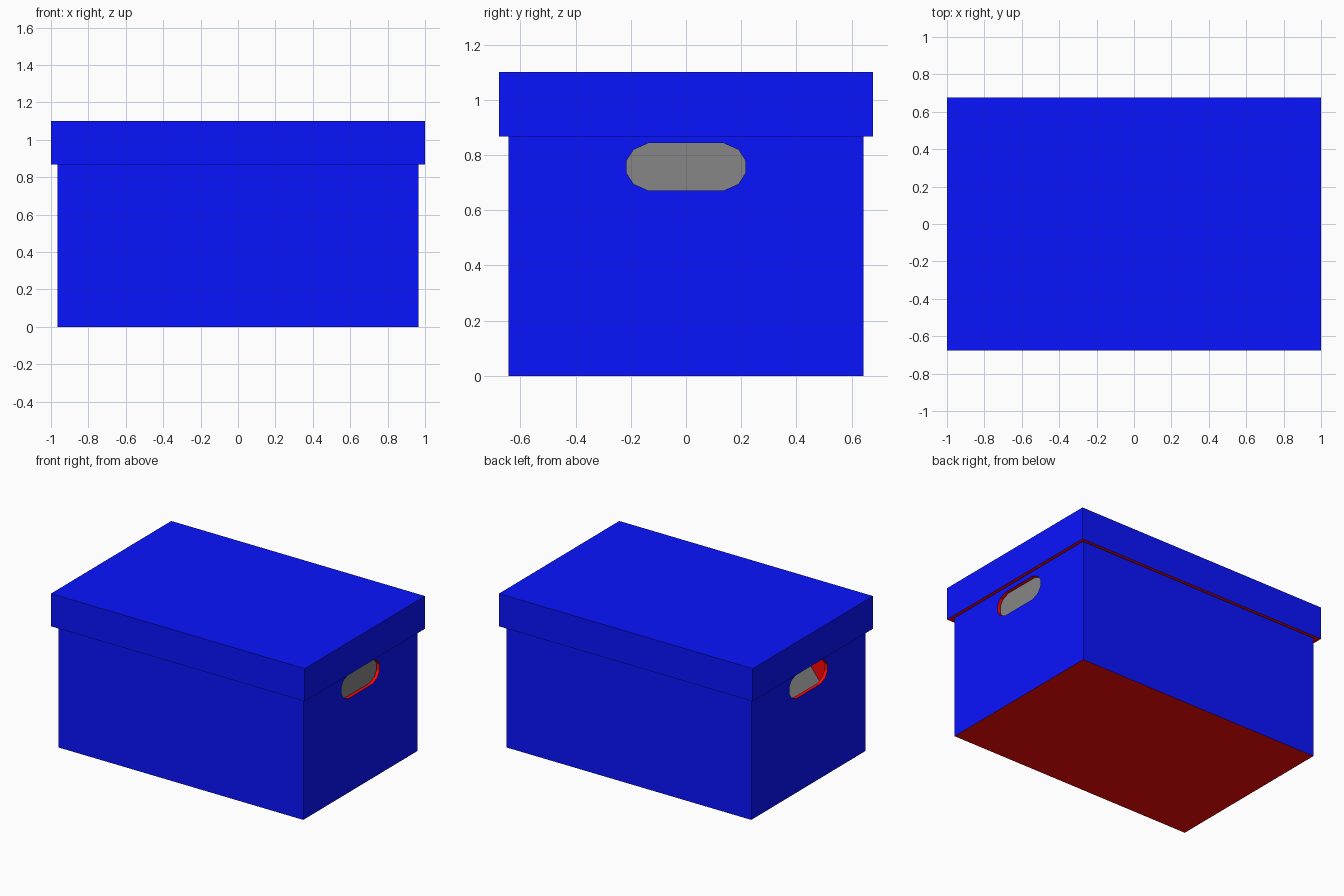
import bpy, bmesh
from mathutils import Vector

if "Cube" in bpy.data.objects:
    bpy.data.objects.remove(bpy.data.objects["Cube"])


def material(name, rgb):
    m = bpy.data.materials.new(name)
    m.diffuse_color = (*rgb, 1)
    m.use_nodes = True
    m.node_tree.nodes["Principled BSDF"].inputs["Base Color"].default_value = m.diffuse_color
    return m


BLUE = material("blue_outside", (0.003, 0.007, 1.0))
RED = material("red_inside", (1.0, 0.002, 0.002))
GREY = material("grey_paper", (0.24, 0.24, 0.24))
T = 0.034  # board thickness


def add_object(name, bm, mats=()):
    bmesh.ops.recalc_face_normals(bm, faces=bm.faces)
    me = bpy.data.meshes.new(name)
    bm.to_mesh(me)
    bm.free()
    for m in mats:
        me.materials.append(m)
    ob = bpy.data.objects.new(name, me)
    bpy.context.collection.objects.link(ob)
    return ob


def open_box(name, hx, hy, z0, z1, up):
    """Hollow board box, open at the top (up=1) or bottom (up=-1)."""
    bm = bmesh.new()
    bmesh.ops.create_cube(bm, size=1)
    for v in bm.verts:
        v.co = (v.co.x * 2 * hx, v.co.y * 2 * hy, z1 if v.co.z > 0 else z0)
    bm.normal_update()
    mouth = next(f for f in bm.faces if f.normal.z * up > 0.9)
    # the underside and everything inside are red
    for f in bm.faces:
        f.material_index = 1 if f.normal.z < -0.9 or f == mouth else 0
    rim = bmesh.ops.inset_individual(bm, faces=[mouth], thickness=T)["faces"]
    for f in rim:
        f.material_index = 1
    hole = bmesh.ops.extrude_discrete_faces(bm, faces=[mouth])["faces"][0]
    bmesh.ops.translate(bm, verts=hole.verts, vec=(0, 0, -up * (z1 - z0 - T)))
    hole.material_index = 1
    for e in hole.edges:
        for f in e.link_faces:
            f.material_index = 1
    return add_object(name, bm, (BLUE, RED))


def prism(name, profile, offset, mats=(), index=0):
    """Closed prism from a 3D outline swept along an offset."""
    bm = bmesh.new()
    face = bm.faces.new([bm.verts.new(p) for p in profile])
    ext = bmesh.ops.extrude_face_region(bm, geom=[face], use_keep_orig=True)["geom"]
    bmesh.ops.translate(bm, vec=Vector(offset),
                        verts=[g for g in ext if isinstance(g, bmesh.types.BMVert)])
    for f in bm.faces:
        f.material_index = index
    return add_object(name, bm, mats)


# box body and lid
body = open_box("box_body", 0.965, 0.643, 0, 1.06, 1)
open_box("lid", 1.0, 0.677, 0.867, 1.10, -1)

# hand holes through both ends
quarter = [(0.215, 0.023), (0.190, 0.062), (0.136, 0.086)]
half = quarter + [(-y, z) for y, z in reversed(quarter)]
outline = half + [(-y, -z) for y, z in half]
cutter = prism("hand_hole_cutter", [(-1.2, y, z + 0.757) for y, z in outline],
               (2.4, 0, 0), (BLUE, RED), 1)
cutter.hide_render = True
mod = body.modifiers.new("hand_holes", 'BOOLEAN')
mod.operation, mod.solver, mod.object = 'DIFFERENCE', 'EXACT', cutter
bpy.context.view_layer.objects.active = body
bpy.ops.object.modifier_apply(modifier=mod.name)
bpy.data.objects.remove(cutter)

# stack of papers inside, upright at the right end and leaning at the left
prism("paper_stack", [(x, -0.605, z) for x, z in
                      ((-0.925, T), (0.925, T), (0.925, 0.9), (-0.265, 0.9))],
      (0, 1.21, 0), (GREY,))
